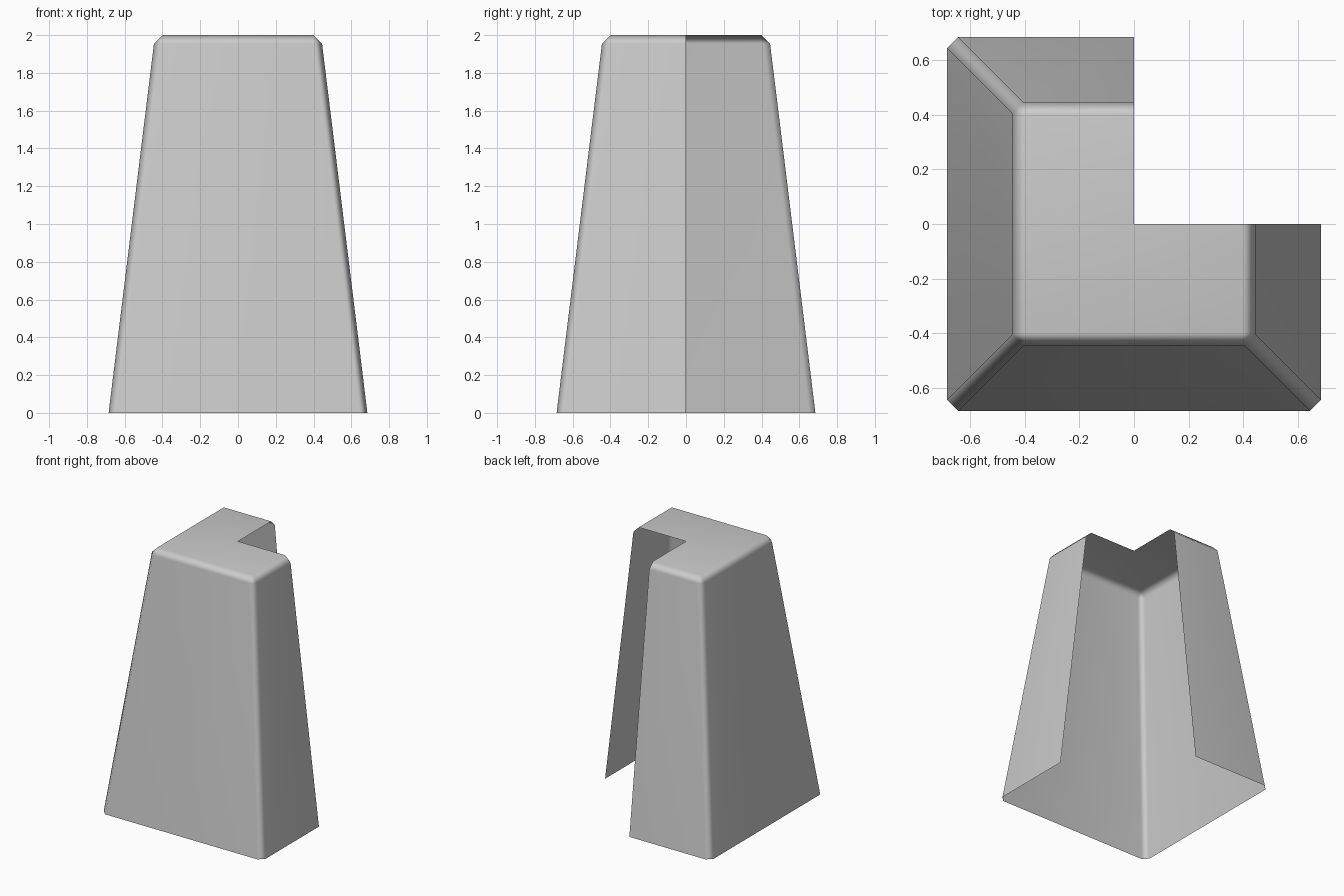
import bpy, bmesh

old = bpy.data.objects.get("Cube")
if old:
    bpy.data.objects.remove(old, do_unlink=True)

# Plain grey material
grey = bpy.data.materials.new("light_grey")
grey.use_nodes = True
colour = (0.6, 0.6, 0.6, 1)
grey.diffuse_color = colour
grey.node_tree.nodes["Principled BSDF"].inputs["Base Color"].default_value = colour

bm = bmesh.new()


def ring(half, corner, z):
    """Square outline with clipped corners, counter-clockwise."""
    c = half - corner
    points = [(half, -c), (half, c), (c, half), (-c, half),
              (-half, c), (-half, -c), (-c, -half), (c, -half)]
    return [bm.verts.new((x, y, z)) for x, y in points]


# Tapered walls with bevelled upright corners, open at the bottom
low = ring(0.685, 0.04, 0)
high = ring(0.445, 0.04, 1.955)
for i in range(8):
    j = (i + 1) % 8
    bm.faces.new((low[i], low[j], high[j], high[i]))

# Flat roof joined to the walls by a bevel
t = 0.4
roof = [bm.verts.new((x, y, 2)) for x, y in ((t, -t), (t, t), (-t, t), (-t, -t))]
bm.faces.new(roof)
for k in range(4):
    a, b, c = high[2 * k], high[2 * k + 1], high[(2 * k + 2) % 8]
    nxt = roof[(k + 1) % 4]
    bm.faces.new((a, b, nxt, roof[k]))
    bm.faces.new((b, c, nxt))

# Cut away the back left quarter
for normal in ((1, 0, 0), (0, 1, 0)):
    bmesh.ops.bisect_plane(bm, geom=bm.verts[:] + bm.edges[:] + bm.faces[:],
                           plane_co=(0, 0, 0), plane_no=normal)
quarter = [f for f in bm.faces
           if f.calc_center_median().x > 0 and f.calc_center_median().y > 0]
bmesh.ops.delete(bm, geom=quarter, context='FACES')
bmesh.ops.recalc_face_normals(bm, faces=bm.faces[:])
if sum(f.normal.z * f.calc_area() for f in bm.faces) < 0:
    bmesh.ops.reverse_faces(bm, faces=bm.faces[:])
for f in bm.faces:
    f.smooth = True

mesh = bpy.data.meshes.new("tapered_shell")
bm.to_mesh(mesh)
bm.free()
mesh.materials.append(grey)
shell = bpy.data.objects.new("tapered_shell", mesh)
bpy.context.collection.objects.link(shell)

# Keep the broad faces flat while the bevels stay soft
shell.modifiers.new("soft_bevels", 'WEIGHTED_NORMAL')
